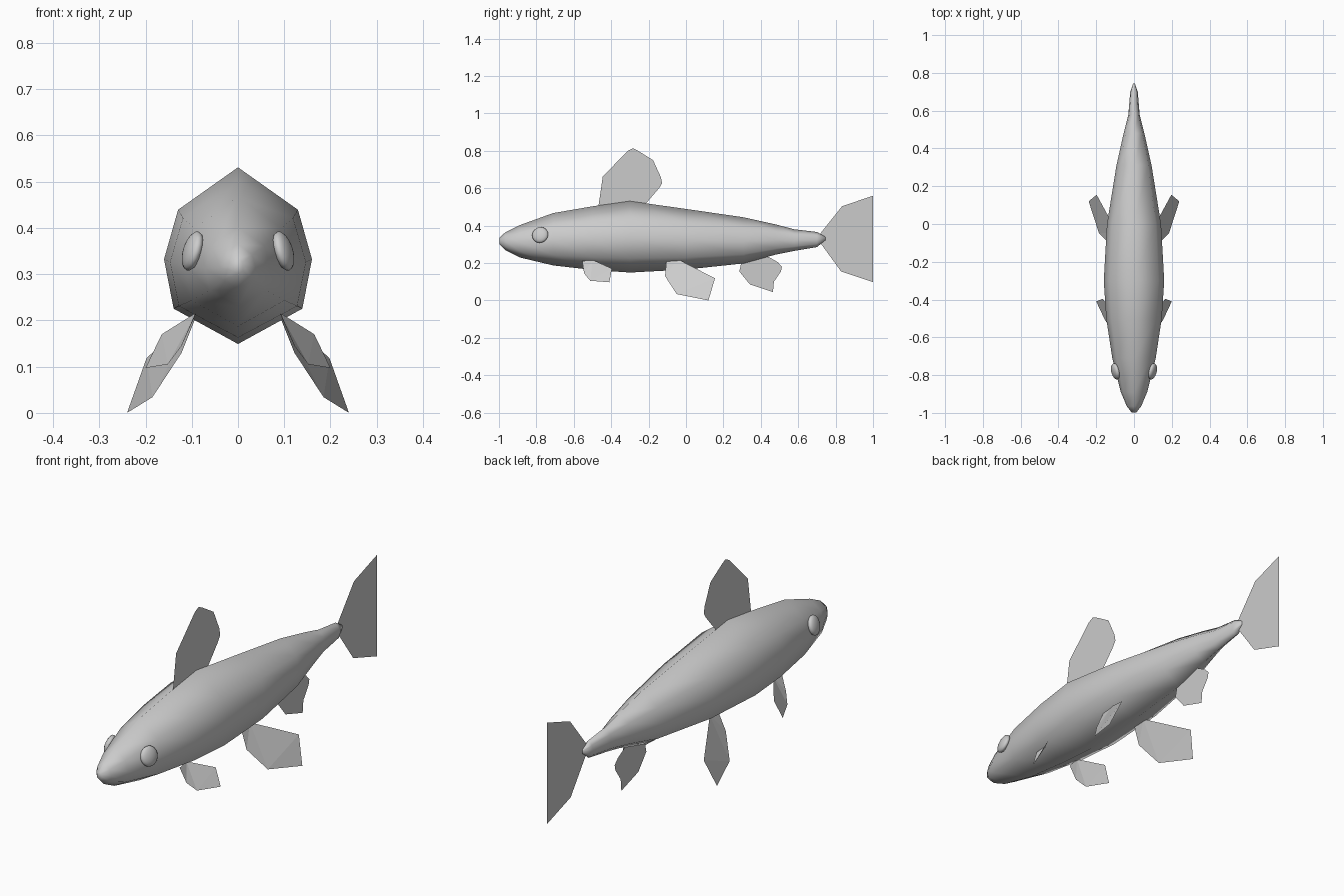
import bpy, bmesh
from mathutils import Matrix, Vector

cube = bpy.data.objects.get("Cube")
if cube:
    bpy.data.objects.remove(cube, do_unlink=True)

grey = bpy.data.materials.new("fish_grey")
GREY = (0.6, 0.6, 0.6, 1.0)
grey.diffuse_color = GREY
grey.use_nodes = True
grey.node_tree.nodes["Principled BSDF"].inputs["Base Color"].default_value = GREY


def finish(name, bm, smooth=False):
    """Turn a bmesh into a named, coloured object."""
    mesh = bpy.data.meshes.new(name)
    for f in bm.faces:
        f.smooth = smooth
    bm.to_mesh(mesh)
    bm.free()
    mesh.materials.append(grey)
    obj = bpy.data.objects.new(name, mesh)
    bpy.context.collection.objects.link(obj)
    return obj


def fin(name, points):
    """Thin single-sheet fin from an outline."""
    bm = bmesh.new()
    bm.faces.new([bm.verts.new(p) for p in points])
    bmesh.ops.triangulate(bm, faces=bm.faces[:])
    return finish(name, bm)


# Body: eight-sided sections (y, half width, top z, bottom z)
sections = [
    (-0.998, 0.012, 0.335, 0.300),
    (-0.965, 0.038, 0.365, 0.268),
    (-0.89, 0.070, 0.402, 0.230),
    (-0.71, 0.115, 0.467, 0.187),
    (-0.50, 0.147, 0.503, 0.163),
    (-0.30, 0.160, 0.531, 0.149),
    (0.00, 0.143, 0.489, 0.165),
    (0.31, 0.093, 0.444, 0.198),
    (0.48, 0.055, 0.406, 0.245),
    (0.58, 0.030, 0.380, 0.265),
    (0.70, 0.020, 0.366, 0.285),
    (0.745, 0.004, 0.340, 0.322),
]
# Section shape: fraction of half width, fraction of height
half = [(0, 1), (0.81, 0.76), (1, 0.48), (0.87, 0.20), (0, 0)]
shape = half + [(-u, v) for u, v in half[3:0:-1]]

bm = bmesh.new()
rings = [[bm.verts.new((u * w, y, bot + v * (top - bot))) for u, v in shape]
         for y, w, top, bot in sections]
for a, b in zip(rings, rings[1:]):
    for i in range(8):
        j = (i + 1) % 8
        bm.faces.new((a[i], a[j], b[j], b[i]))
bm.faces.new(rings[0])
bm.faces.new(rings[-1])
bmesh.ops.recalc_face_normals(bm, faces=bm.faces[:])
finish("body", bm, smooth=True)

# Fins on the centre line, outlines in (y, z)
centre_fins = {
    "dorsal_fin": [(-0.47, 0.49), (-0.445, 0.663), (-0.31, 0.80), (-0.283, 0.813),
                   (-0.257, 0.80), (-0.176, 0.75), (-0.134, 0.658), (-0.128, 0.626),
                   (-0.144, 0.60), (-0.23, 0.50)],
    "tail_fin": [(0.72, 0.36), (0.834, 0.503), (1.0, 0.56), (0.995, 0.455), (0.932, 0.332),
                 (0.995, 0.225), (1.0, 0.098), (0.829, 0.155), (0.72, 0.305)],
    "anal_fin": [(0.30, 0.22), (0.285, 0.155), (0.342, 0.085), (0.465, 0.045), (0.47, 0.10),
                 (0.508, 0.155), (0.513, 0.18), (0.49, 0.205), (0.41, 0.25)],
}
for name, outline in centre_fins.items():
    fin(name, [(0, y, z) for y, z in outline])

# Paired fins, outlines on the left side
paired_fins = {
    "pectoral_fin": [(0.095, -0.555, 0.21), (0.122, -0.545, 0.145), (0.152, -0.512, 0.105),
                     (0.20, -0.41, 0.097), (0.165, -0.396, 0.17), (0.09, -0.50, 0.217)],
    "pelvic_fin": [(0.09, -0.105, 0.21), (0.122, -0.112, 0.13), (0.185, -0.05, 0.034),
                   (0.24, 0.12, 0.0), (0.198, 0.155, 0.118), (0.09, -0.043, 0.22)],
}
for side, s in (("left", 1), ("right", -1)):
    for name, outline in paired_fins.items():
        fin(side + "_" + name, [(s * x, y, z) for x, y, z in outline])

    # Eyes: flattened balls lying against the head
    facing = Vector((s * 0.92, -0.22, 0.28)).normalized()
    turn = facing.to_track_quat("Z", "Y").to_matrix().to_4x4()
    place = (Matrix.Translation((s * 0.098, -0.78, 0.35)) @ turn
             @ Matrix.Diagonal((0.044, 0.044, 0.019, 1)))
    bm = bmesh.new()
    bmesh.ops.create_uvsphere(bm, u_segments=16, v_segments=10, radius=1, matrix=place)
    finish(side + "_eye", bm, smooth=True)
